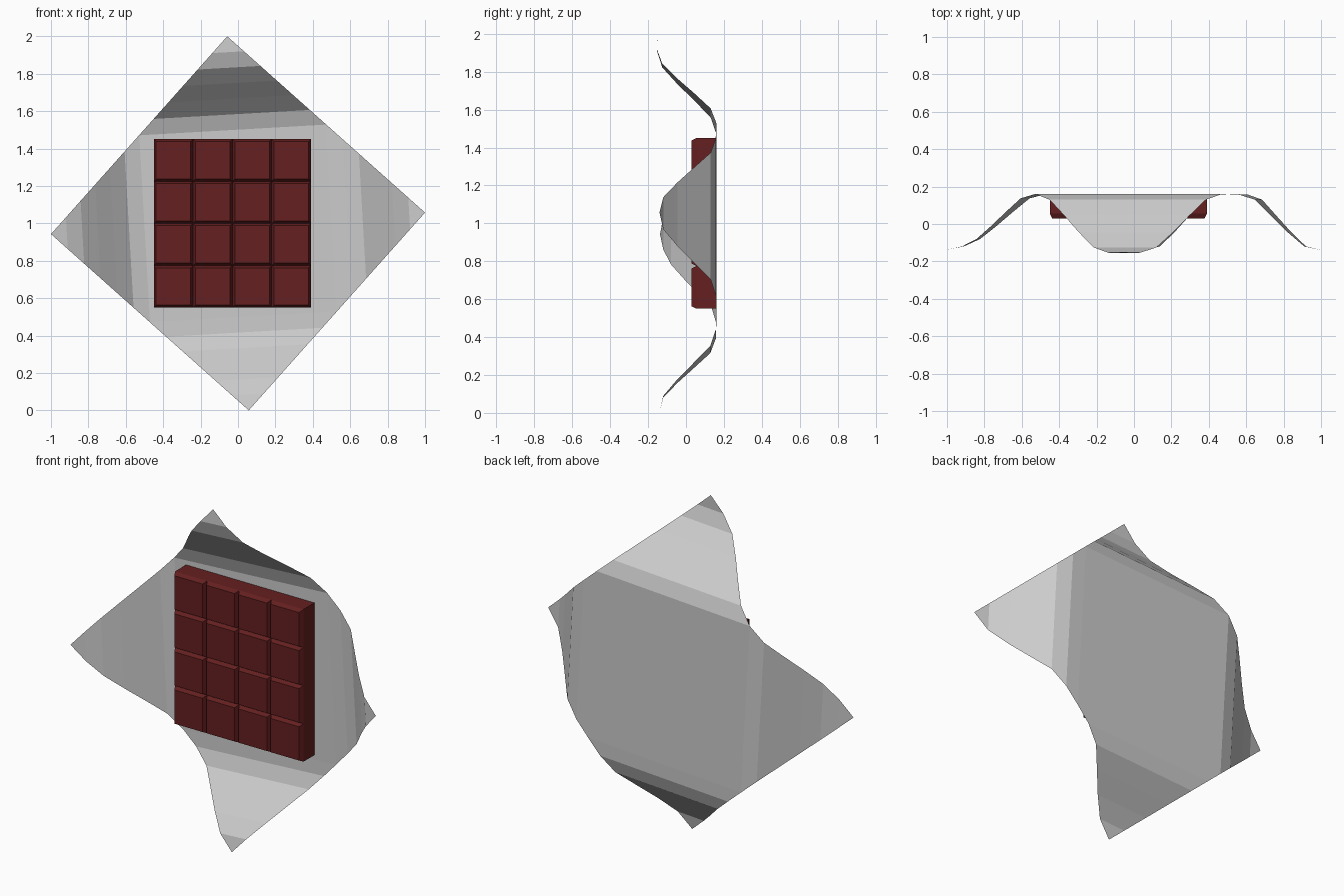
import bpy, bmesh, math
from mathutils import Vector

if "Cube" in bpy.data.objects:
    bpy.data.objects.remove(bpy.data.objects["Cube"])

TILT = math.atan(0.0575)
U = Vector((math.cos(TILT), 0, math.sin(TILT)))    # foil diagonals
V = Vector((-math.sin(TILT), 0, math.cos(TILT)))
CENTRE = Vector((0, 0, 1))
REACH = 1.0016
BACK = 0.16


def finish(bm, name):
    mesh = bpy.data.meshes.new(name)
    bm.to_mesh(mesh)
    bm.free()
    obj = bpy.data.objects.new(name, mesh)
    bpy.context.collection.objects.link(obj)
    return obj


# Foil wrapper: a square sheet creased in parallel bands towards each corner
STEPS = [0.5 + i / 12 for i in range(7)]
corners = [
    (U, [.16, .158, .13, .042, -.045, -.12, -.14]),
    (V, [.16, .13, .045, -.045, -.125, -.154, -.15]),
    (-U, [.16, .137, .065, -.01, -.08, -.12, -.137]),
    (-V, [.16, .158, .128, .042, -.045, -.12, -.14]),
]
bm = bmesh.new()
bm.faces.new([bm.verts.new(CENTRE + d * REACH) for d, _ in corners])
for d, _ in corners:
    for s in STEPS[:-1]:
        bmesh.ops.bisect_plane(bm, geom=bm.verts[:] + bm.edges[:] + bm.faces[:],
                               plane_co=CENTRE + d * s, plane_no=d)
for v in bm.verts:
    offset = v.co - CENTRE
    d, profile = max(corners, key=lambda c: offset.dot(c[0]))
    nearest = min(range(7), key=lambda i: abs(STEPS[i] - offset.dot(d)))
    v.co.y = profile[nearest]
finish(bm, "foil_wrapper")

# Chocolate bar: 4 x 4 squares with chamfered tops on a solid slab
X0, X1, Z0, Z1 = -0.45, 0.39, 0.55, 1.45
SEAM, FACE = 0.055, 0.03
N = 4
bm = bmesh.new()
grid = [[bm.verts.new((X0 + (X1 - X0) * i / N, SEAM, Z0 + (Z1 - Z0) * j / N))
         for j in range(N + 1)] for i in range(N + 1)]
cells = [bm.faces.new((grid[i][j], grid[i + 1][j], grid[i + 1][j + 1], grid[i][j + 1]))
         for i in range(N) for j in range(N)]
rim = [e for e in bm.edges if e.is_boundary]
side = bmesh.ops.extrude_edge_only(bm, edges=rim)["geom"]
for v in side:
    if isinstance(v, bmesh.types.BMVert):
        v.co.y = BACK - 0.003
bmesh.ops.holes_fill(bm, edges=[e for e in bm.edges if e.is_boundary], sides=0)
for cell in cells:
    mid = cell.calc_center_median()
    ring = [v.co.copy() for v in cell.verts]
    bmesh.ops.inset_individual(bm, faces=[cell], thickness=0.018)
    for v in cell.verts:
        v.co.y = FACE
bmesh.ops.recalc_face_normals(bm, faces=bm.faces[:])
bar = finish(bm, "chocolate_bar")
mat = bpy.data.materials.new("chocolate")
mat.diffuse_color = (0.13, 0.014, 0.014, 1)
mat.use_nodes = True
mat.node_tree.nodes["Principled BSDF"].inputs["Base Color"].default_value = mat.diffuse_color
bar.data.materials.append(mat)
